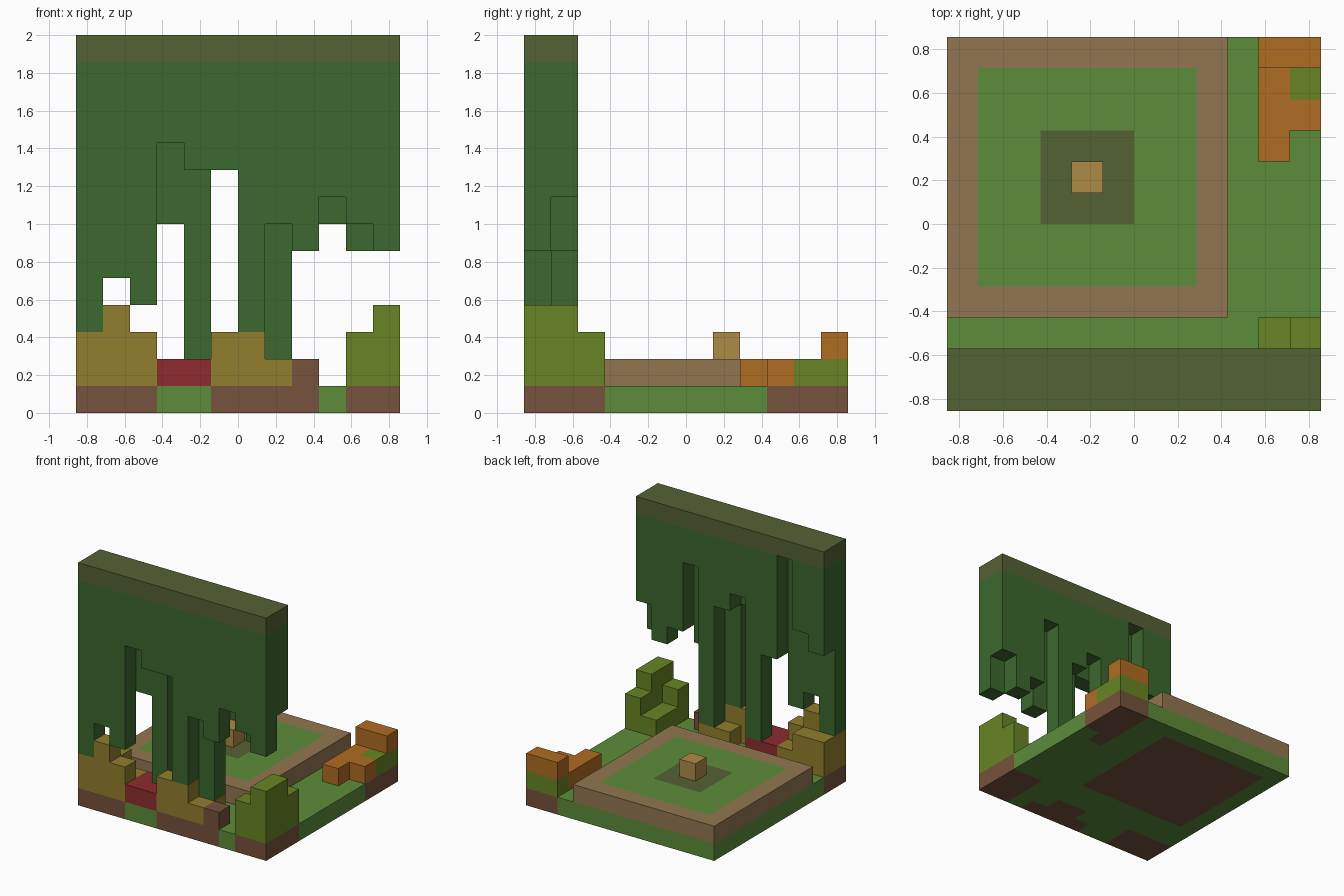
import bpy
import bmesh
import math
from mathutils import Vector

if "Cube" in bpy.data.objects:
    bpy.data.objects.remove(bpy.data.objects["Cube"], do_unlink=True)

UNIT = 1 / 7       # size of one block
HALF = 6           # half the footprint, in blocks


def material(name, r, g, b):
    """Flat material from 8-bit display values."""
    def lin(v):
        v /= 255
        return v / 12.92 if v < 0.04 else ((v + 0.055) / 1.055) ** 2.4
    colour = (lin(r), lin(g), lin(b), 1)
    mat = bpy.data.materials.new(name)
    mat.use_nodes = True
    mat.diffuse_color = colour
    bsdf = mat.node_tree.nodes["Principled BSDF"]
    bsdf.inputs["Base Color"].default_value = colour
    bsdf.inputs["Roughness"].default_value = 0.9
    return mat


def cells(*boxes):
    """Set of block cells from (x0, x1, y0, y1, z0, z1) ranges."""
    return {(x, y, z) for x0, x1, y0, y1, z0, z1 in boxes
            for x in range(x0, x1) for y in range(y0, y1) for z in range(z0, z1)}


def build(name, mat, blocks):
    """One object from the outer skin of a set of blocks."""
    bm = bmesh.new()
    for cell in sorted(blocks):
        for axis in range(3):
            for side in (-1, 1):
                n = [0, 0, 0]
                n[axis] = side
                if tuple(c + d for c, d in zip(cell, n)) in blocks:
                    continue
                normal = Vector(n)
                u = Vector([float(a == (axis + 1) % 3) for a in range(3)])
                v = normal.cross(u)
                mid = Vector(cell) + Vector((0.5, 0.5, 0.5)) + normal / 2
                mid -= Vector((HALF, HALF, 0))
                ring = [(-u - v), (u - v), (u + v), (v - u)]
                bm.faces.new([bm.verts.new((mid + c / 2) * UNIT) for c in ring])
    bmesh.ops.remove_doubles(bm, verts=bm.verts, dist=0.001)
    bmesh.ops.dissolve_limit(bm, angle_limit=math.radians(1),
                             verts=bm.verts, edges=bm.edges)
    mesh = bpy.data.meshes.new(name)
    bm.to_mesh(mesh)
    bm.free()
    mesh.materials.append(mat)
    obj = bpy.data.objects.new(name, mesh)
    bpy.context.scene.collection.objects.link(obj)
    return obj


soil = material("soil brown", 118, 82, 60)
grass = material("grass green", 92, 140, 58)
vine = material("vine green", 60, 104, 46)
moss = material("moss olive", 84, 98, 52)
path = material("path tan", 146, 118, 80)
wood = material("light wood", 175, 138, 70)
orange = material("orange", 176, 108, 34)
lime = material("lime green", 104, 132, 35)
ochre = material("ochre yellow", 146, 126, 46)
red = material("red", 143, 43, 47)

# Ground layer: soil under the plants and platform, grass elsewhere
soil_cells = cells((0, 3, 0, 2, 0, 1), (5, 9, 0, 1, 0, 1), (6, 8, 1, 2, 0, 1),
                   (10, 12, 0, 3, 0, 1), (10, 12, 9, 12, 0, 1),
                   (10, 11, 8, 9, 0, 1), (1, 8, 4, 11, 0, 1))
build("ground_soil", soil, soil_cells)
build("ground_grass", grass, cells((0, 12, 0, 12, 0, 1)) - soil_cells)
build("soil_block", soil, cells((8, 9, 0, 1, 1, 2)))

# Raised platform: path border, lawn, mossy square, wooden block
border = cells((0, 9, 3, 12, 1, 2))
lawn = cells((1, 8, 4, 11, 1, 2))
moss_square = cells((3, 6, 6, 9, 1, 2))
build("platform_border", path, border - lawn)
build("platform_lawn", grass, lawn - moss_square)
build("platform_moss", moss, moss_square)
build("wooden_block", wood, cells((4, 5, 7, 8, 2, 3)))

# Hanging vines: lower end of each column, front row then back row
front_ends = (3, 5, 4, 10, 9, 9, 3, 7, 6, 8, 7, 6)
back_ends = (8, 9, 13, 7, 2, 10, 9, 2, 11, 7, 6, 8)
vines = set()
for row, ends in enumerate((front_ends, back_ends)):
    for x, end in enumerate(ends):
        vines |= cells((x, x + 1, row, row + 1, end, 13))
build("hanging_vines", vine, vines)
build("vine_beam", moss, cells((0, 12, 0, 2, 13, 14)))

# Yellow bushes and red flower bed along the front
build("yellow_bush_corner", ochre,
      cells((0, 2, 0, 2, 1, 3), (1, 2, 0, 1, 3, 4),
            (2, 3, 0, 1, 1, 3), (2, 3, 1, 2, 1, 2)))
build("yellow_bush_middle", ochre,
      cells((5, 7, 0, 1, 1, 3), (7, 8, 0, 1, 1, 2), (6, 8, 1, 2, 1, 2)))
build("red_flower_bed", red, cells((3, 5, 0, 2, 1, 2)))

# Lime bush at the front corner
build("lime_bush", lime,
      cells((11, 12, 0, 2, 1, 4), (11, 12, 2, 3, 1, 3),
            (10, 11, 0, 1, 1, 3), (10, 11, 1, 3, 1, 2)))

# Orange bush with lime leaves at the back corner
leaves = cells((10, 12, 11, 12, 1, 2), (11, 12, 10, 11, 1, 2))
build("bush_leaves", lime, leaves)
build("orange_bush", orange,
      cells((10, 12, 11, 12, 2, 3), (10, 11, 8, 11, 1, 2), (11, 12, 9, 10, 1, 2)))
